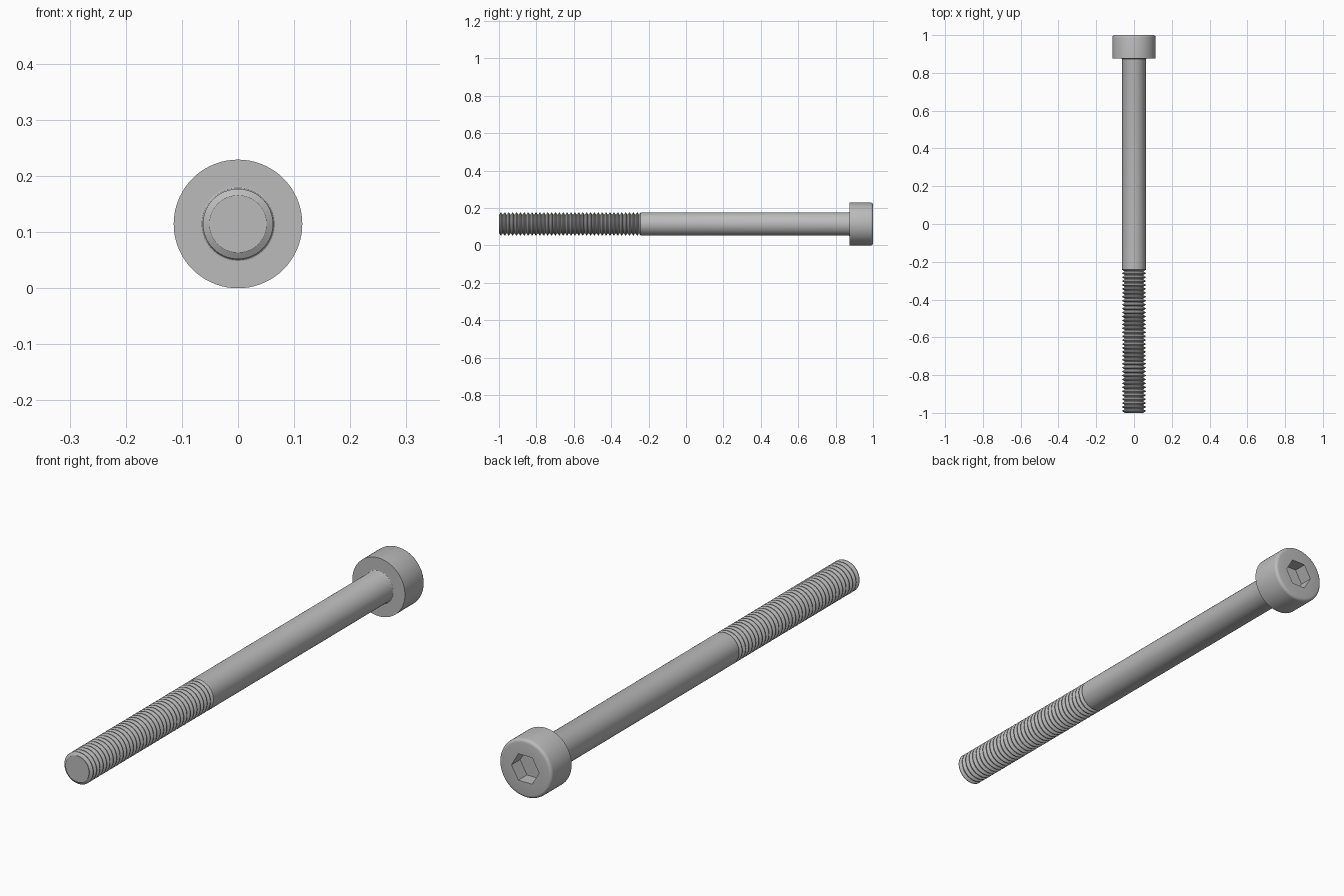
import bpy, bmesh
from math import pi, cos, sin, radians

cube = bpy.data.objects.get("Cube")
if cube:
    bpy.data.objects.remove(cube, do_unlink=True)

SEGMENTS = 72
HEAD_R, SHANK_R, ROOT_R = 0.1146, 0.0625, 0.0512
AXIS_Z = HEAD_R
HEAD_Y, THREAD_Y = 0.875, -0.25
PITCHES = 36
SOCKET_APOTHEM, SOCKET_DEPTH = 0.052, 0.054

steel = bpy.data.materials.new("grey_steel")
steel.use_nodes = True
steel.diffuse_color = (0.5, 0.5, 0.5, 1)
steel.node_tree.nodes["Principled BSDF"].inputs["Base Color"].default_value = (0.5, 0.5, 0.5, 1)


def hex_radius(angle):
    """Distance to the side of a hexagon with a corner on the x axis."""
    return SOCKET_APOTHEM / cos(angle % (pi / 3) - pi / 6)


def lathe(name, profile, cap_front=False, cap_back=False):
    """Turn (y, radius) points about the y axis; radius may be a function of angle."""
    bm = bmesh.new()
    rings = []
    for y, r in profile:
        ring = []
        for i in range(SEGMENTS):
            a = 2 * pi * i / SEGMENTS
            d = r(a) if callable(r) else r
            ring.append(bm.verts.new((d * cos(a), y, d * sin(a))))
        rings.append(ring)
    for a, b in zip(rings, rings[1:]):
        for i in range(SEGMENTS):
            j = (i + 1) % SEGMENTS
            bm.faces.new((a[i], b[i], b[j], a[j]))
    if cap_front:
        bm.faces.new(rings[0])
    if cap_back:
        bm.faces.new(rings[-1][::-1])
    mesh = bpy.data.meshes.new(name)
    bm.to_mesh(mesh)
    bm.free()
    mesh.materials.append(steel)
    obj = bpy.data.objects.new(name, mesh)
    bpy.context.collection.objects.link(obj)
    obj.location.z = AXIS_Z
    bpy.ops.object.select_all(action='DESELECT')
    obj.select_set(True)
    bpy.context.view_layer.objects.active = obj
    bpy.ops.object.shade_smooth_by_angle(angle=radians(30))
    return obj


# Head: flat underside, rounded outer rim, hexagonal socket
FILLET = 0.0125
head = [(HEAD_Y, SHANK_R + 0.004), (HEAD_Y, HEAD_R)]
for k in range(5):
    t = k / 4 * pi / 2
    head.append((1 - FILLET + FILLET * sin(t), HEAD_R - FILLET + FILLET * cos(t)))
head += [(1, hex_radius), (1 - SOCKET_DEPTH, hex_radius)]
lathe("head", head, cap_back=True)

# Shank: plain cylinder with a small fillet under the head
NECK = 0.004
shank = [(THREAD_Y, ROOT_R), (THREAD_Y + 0.008, SHANK_R)]
for k in range(4):
    t = k / 3 * pi / 2
    shank.append((HEAD_Y - NECK + NECK * sin(t), SHANK_R + NECK - NECK * cos(t)))
lathe("shank", shank)

# Thread: repeated ridges with narrow crests and roots
pitch = (THREAD_Y + 1) / PITCHES
thread = [(-1, ROOT_R)]
for k in range(PITCHES):
    y = -1 + k * pitch
    thread += [(y + 0.12 * pitch, ROOT_R), (y + 0.44 * pitch, SHANK_R),
               (y + 0.56 * pitch, SHANK_R), (y + 0.88 * pitch, ROOT_R)]
thread.append((THREAD_Y, ROOT_R))
lathe("thread", thread, cap_front=True)
